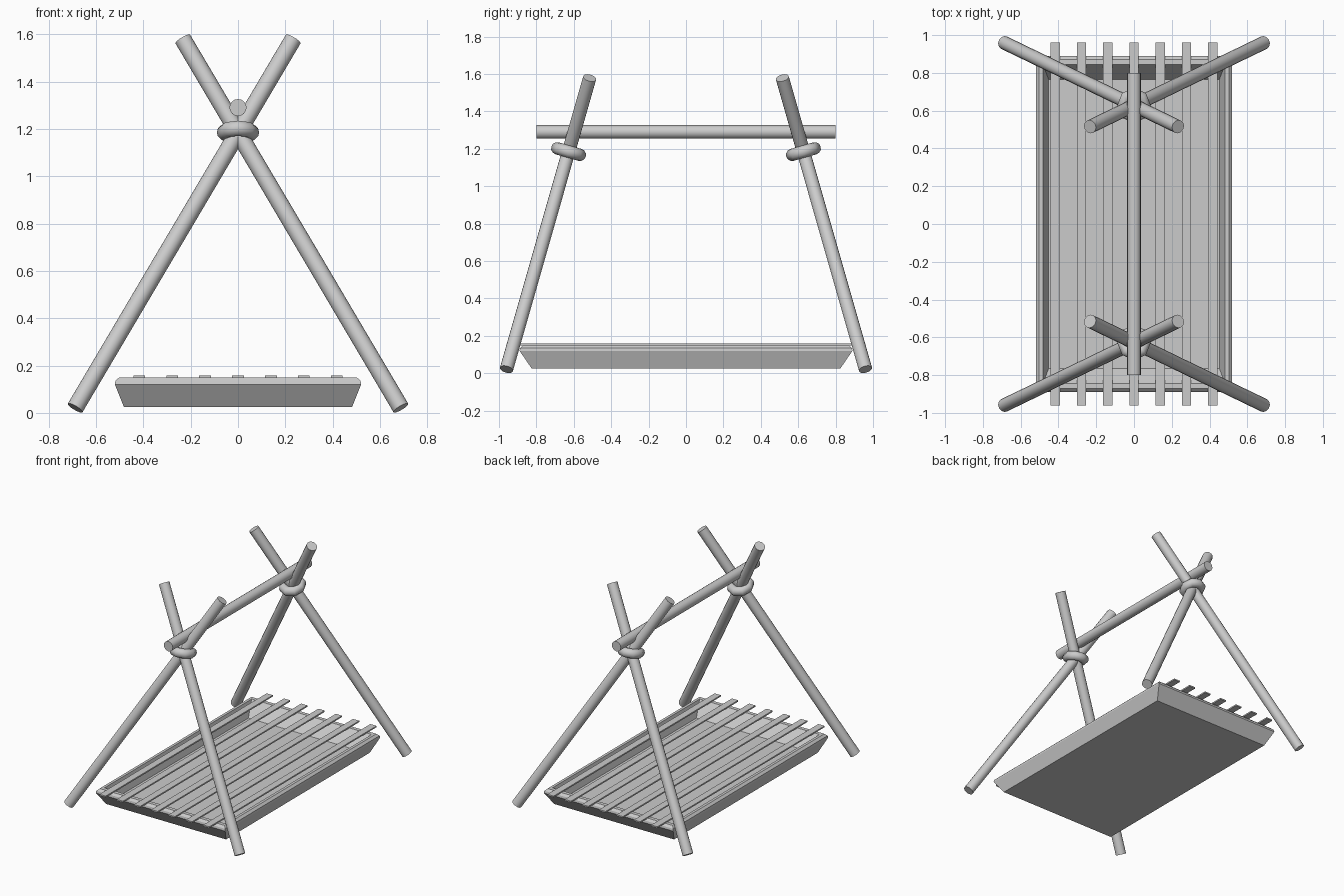
import bpy, bmesh, math
from mathutils import Vector

if "Cube" in bpy.data.objects:
    bpy.data.objects.remove(bpy.data.objects["Cube"])


def new_object(name, bm, smooth=False):
    bmesh.ops.recalc_face_normals(bm, faces=bm.faces)
    me = bpy.data.meshes.new(name)
    bm.to_mesh(me)
    bm.free()
    ob = bpy.data.objects.new(name, me)
    bpy.context.collection.objects.link(ob)
    if smooth:
        bpy.ops.object.select_all(action='DESELECT')
        ob.select_set(True)
        bpy.context.view_layer.objects.active = ob
        bpy.ops.object.shade_smooth_by_angle(angle=math.radians(50))
    return ob


def pole(name, a, b, r=0.036):
    a, b = Vector(a), Vector(b)
    bm = bmesh.new()
    bmesh.ops.create_cone(bm, cap_ends=True, segments=16, radius1=r, radius2=r,
                          depth=(b - a).length)
    ob = new_object(name, bm, True)
    ob.location = (a + b) / 2
    ob.rotation_euler = (b - a).to_track_quat('Z', 'Y').to_euler()
    return ob


def lashing(name, loc, tilt, major=0.063, minor=0.033, n=8, m=12):
    bm = bmesh.new()
    rings = []
    for i in range(n):
        a = 2 * math.pi * i / n
        ring = []
        for j in range(m):
            t = 2 * math.pi * j / m
            d = major + minor * math.cos(t)
            ring.append(bm.verts.new((d * math.cos(a) * 0.93, d * math.sin(a),
                                      minor * math.sin(t))))
        rings.append(ring)
    for i in range(n):
        p, q = rings[i], rings[(i + 1) % n]
        for j in range(m):
            k = (j + 1) % m
            bm.faces.new((p[j], q[j], q[k], p[k]))
    ob = new_object(name, bm, True)
    ob.location = loc
    ob.rotation_euler = (tilt, 0, 0)


# crossed legs and rope lashings at each end
for side, end in ((-1, "front"), (1, "back")):
    for s, lr in ((-1, "left"), (1, "right")):
        pole(f"{end}_{lr}_leg", (s * 0.688, side * 0.96, 0.021),
             (-s * 0.233, side * 0.515, 1.579))
    lashing(f"{end}_lashing", (0, side * 0.628, 1.185), side * math.radians(16))

# ridge pole
pole("ridge_pole", (0, -0.8, 1.29), (0, 0.8, 1.29))

# hollow tray: rectangular loops (half x, half y, z) from underside to inner floor
loops = [(0.482, 0.825, 0.025), (0.52, 0.89, 0.12), (0.518, 0.887, 0.135),
         (0.502, 0.872, 0.15), (0.482, 0.845, 0.15), (0.452, 0.765, 0.05)]
bm = bmesh.new()
rows = [[bm.verts.new((sx * x, sy * y, z))
         for sx, sy in ((-1, -1), (1, -1), (1, 1), (-1, 1))] for x, y, z in loops]
for p, q in zip(rows, rows[1:]):
    for i in range(4):
        k = (i + 1) % 4
        bm.faces.new((p[i], p[k], q[k], q[i]))
bm.faces.new(rows[0])
bm.faces.new(rows[-1])
new_object("fire_tray", bm)

# grill slats
for i in range(7):
    bm = bmesh.new()
    bmesh.ops.create_cube(bm, size=1)
    for v in bm.verts:
        v.co = (v.co.x * 0.05, v.co.y * 1.92, v.co.z * 0.01)
    ob = new_object(f"slat_{i + 1}", bm)
    ob.location = ((i - 3) * 0.139, 0, 0.153)
